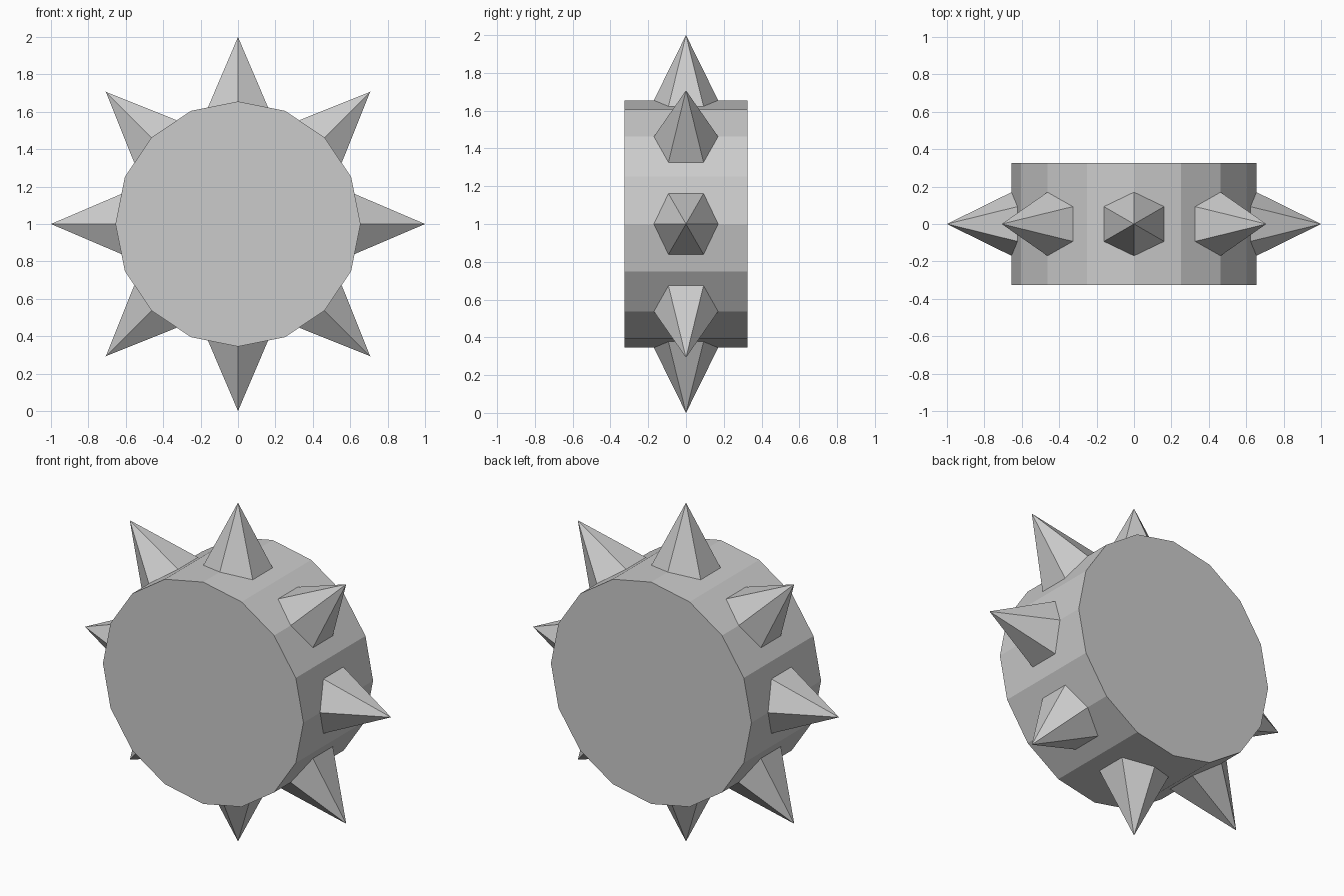
import bpy, math
from mathutils import Matrix

if "Cube" in bpy.data.objects:
    bpy.data.objects.remove(bpy.data.objects["Cube"])

grey = bpy.data.materials.new("light grey")
grey.diffuse_color = (0.6, 0.6, 0.6, 1)
grey.use_nodes = True
grey.node_tree.nodes["Principled BSDF"].inputs["Base Color"].default_value = grey.diffuse_color

BODY_R, DEPTH = 0.655, 0.65
TIP_R, BASE_R, SLOPE = 1.0, 0.58, 0.493
CENTRE = Matrix.Translation((0, 0, 1))

# Sixteen-sided drum lying along y, with a corner at the top
bpy.ops.mesh.primitive_cylinder_add(vertices=16, radius=BODY_R, depth=DEPTH)
drum = bpy.context.object
drum.name = "drum_body"
drum.data.transform(CENTRE @ Matrix.Rotation(math.pi / 2, 4, 'X'))
drum.data.materials.append(grey)


# Six-sided spikes around the rim, bases sunk into the drum
def add_spike(i):
    height = TIP_R - BASE_R
    bpy.ops.mesh.primitive_cone_add(vertices=6, radius1=height * SLOPE,
                                    radius2=0, depth=height)
    spike = bpy.context.object
    spike.name = f"spike_{i + 1}"
    out = Matrix.Translation((0, 0, BASE_R + height / 2))
    spike.data.transform(CENTRE @ Matrix.Rotation(i * math.pi / 4, 4, 'Y') @ out)
    spike.data.materials.append(grey)


for i in range(8):
    add_spike(i)
